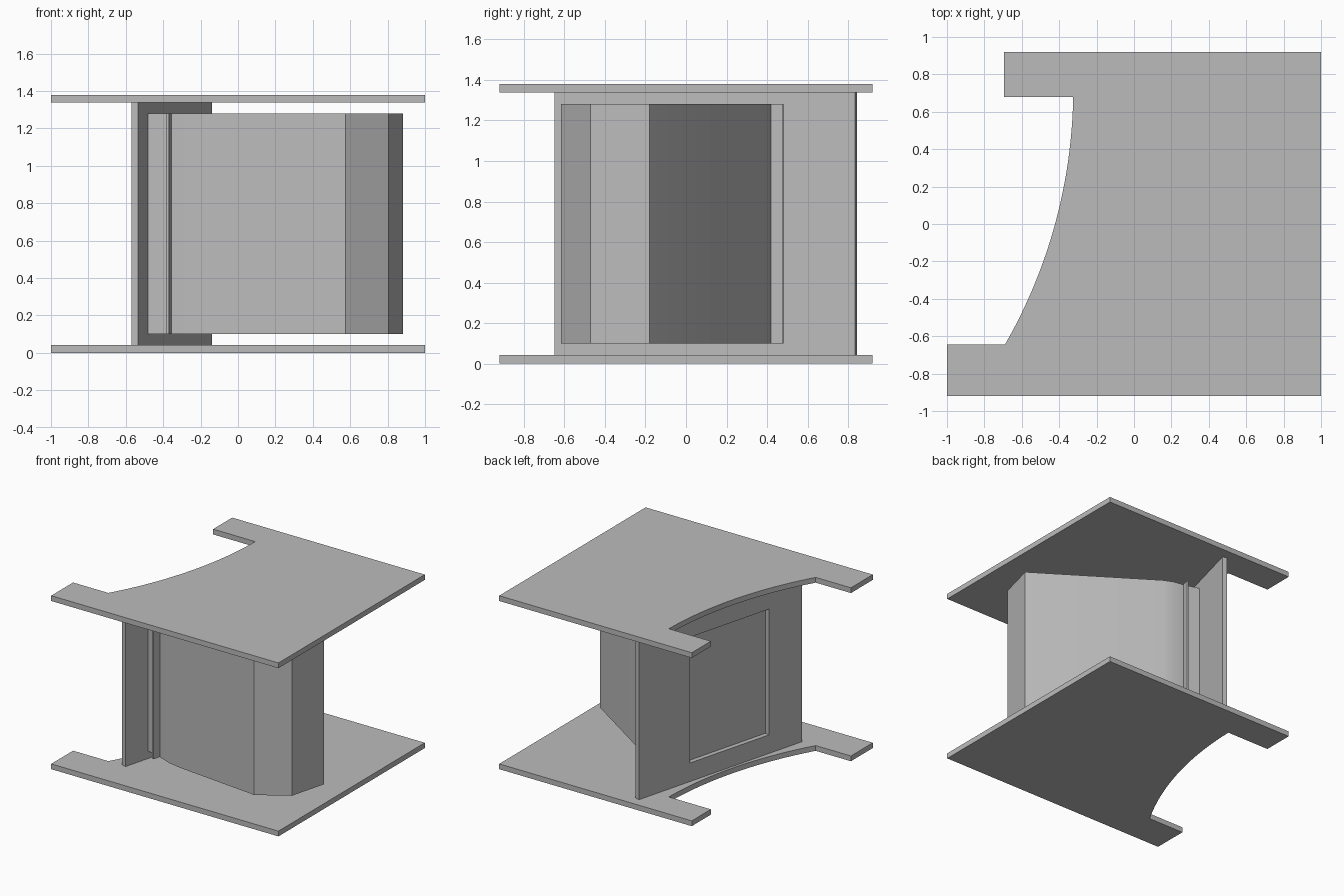
import bpy, bmesh, math
from mathutils import Vector

cube = bpy.data.objects.get("Cube")
if cube:
    bpy.data.objects.remove(cube)

grey = bpy.data.materials.new("light_grey")
grey.use_nodes = True
grey.diffuse_color = (0.5, 0.5, 0.5, 1)
grey.node_tree.nodes["Principled BSDF"].inputs["Base Color"].default_value = (0.5, 0.5, 0.5, 1)


def finish(name, bm):
    """Turn a bmesh into a named grey object."""
    bmesh.ops.recalc_face_normals(bm, faces=bm.faces)
    mesh = bpy.data.meshes.new(name)
    bm.to_mesh(mesh)
    bm.free()
    mesh.materials.append(grey)
    obj = bpy.data.objects.new(name, mesh)
    bpy.context.collection.objects.link(obj)
    return obj


def prism(name, outline, z0, z1):
    """Extrude a plan outline upwards from z0 to z1."""
    bm = bmesh.new()
    face = bm.faces.new([bm.verts.new((x, y, z0)) for x, y in outline])
    out = bmesh.ops.extrude_face_region(bm, geom=[face])
    top = [v for v in out["geom"] if isinstance(v, bmesh.types.BMVert)]
    bmesh.ops.translate(bm, vec=(0, 0, z1 - z0), verts=top)
    return finish(name, bm)


def arc(a, b, sagitta, steps):
    """Points of a circular arc from a to b, bulging to the right of travel."""
    a, b = Vector(a), Vector(b)
    half = (b - a).length / 2
    radius = (half * half + sagitta * sagitta) / (2 * sagitta)
    along = (b - a).normalized()
    side = Vector((along.y, -along.x))
    centre = (a + b) / 2 - side * (radius - sagitta)
    sweep = math.asin(half / radius)
    pts = []
    for i in range(steps + 1):
        t = -sweep + 2 * sweep * i / steps
        pts.append(tuple(centre + radius * (along * math.sin(t) + side * math.cos(t))))
    return pts


# Bottom and top plates with the curved notch
notch = arc((-0.69, -0.645), (-0.325, 0.68), 0.087, 24)
plate = [(1, -0.92), (1, 0.92), (-0.695, 0.92), (-0.695, 0.68)] + notch[::-1]
plate += [(-1, -0.645), (-1, -0.92)]
prism("bottom_plate", plate, 0, 0.042)
prism("top_plate", plate, 1.338, 1.38)

# Slanted frame of reference: s runs along the panel, d runs out from its inner face
origin = Vector((-0.535, -0.65))
along = Vector((0.257, 0.966))
out = Vector((0.966, -0.257))


def at(s, d):
    return tuple(origin + along * s + out * d)


# Slanted panel with a rectangular opening: a 3 x 3 grid without its middle
bm = bmesh.new()
grid = [[bm.verts.new((*at(s, 0), z)) for z in (0.042, 0.19, 1.19, 1.338)]
        for s in (0, 0.31, 1.053, 1.537)]
for i in range(3):
    for j in range(3):
        if (i, j) != (1, 1):
            bm.faces.new((grid[i][j], grid[i + 1][j], grid[i + 1][j + 1], grid[i][j + 1]))
faces = bm.faces[:]
extruded = bmesh.ops.extrude_face_region(bm, geom=faces)
moved = [v for v in extruded["geom"] if isinstance(v, bmesh.types.BMVert)]
bmesh.ops.translate(bm, vec=(*(out * -0.037), 0), verts=moved)
finish("slanted_panel", bm)

# Collar against the panel and the thin lip in front of it
LOW, HIGH = 0.1, 1.28


def slab(name, s0, s1, d0, d1):
    prism(name, [at(s0, d0), at(s1, d0), at(s1, d1), at(s0, d1)], LOW, HIGH)


slab("collar", 0.214, 1.142, 0, 0.115)
slab("lip", 0.154, 1.202, 0.115, 0.13)

# Angular housing, softly curved where it leaves the lip
housing = [at(0.214, 0.13), (-0.24, -0.522), (-0.126, -0.544), (0.575, -0.617),
           (0.805, -0.472), (0.882, -0.18), (0.04, 0.372), (-0.035, 0.405),
           at(1.142, 0.13)]
body = prism("housing", housing, LOW, HIGH)
bpy.ops.object.select_all(action="DESELECT")
body.select_set(True)
bpy.context.view_layer.objects.active = body
bpy.ops.object.shade_smooth_by_angle(angle=math.radians(25))
